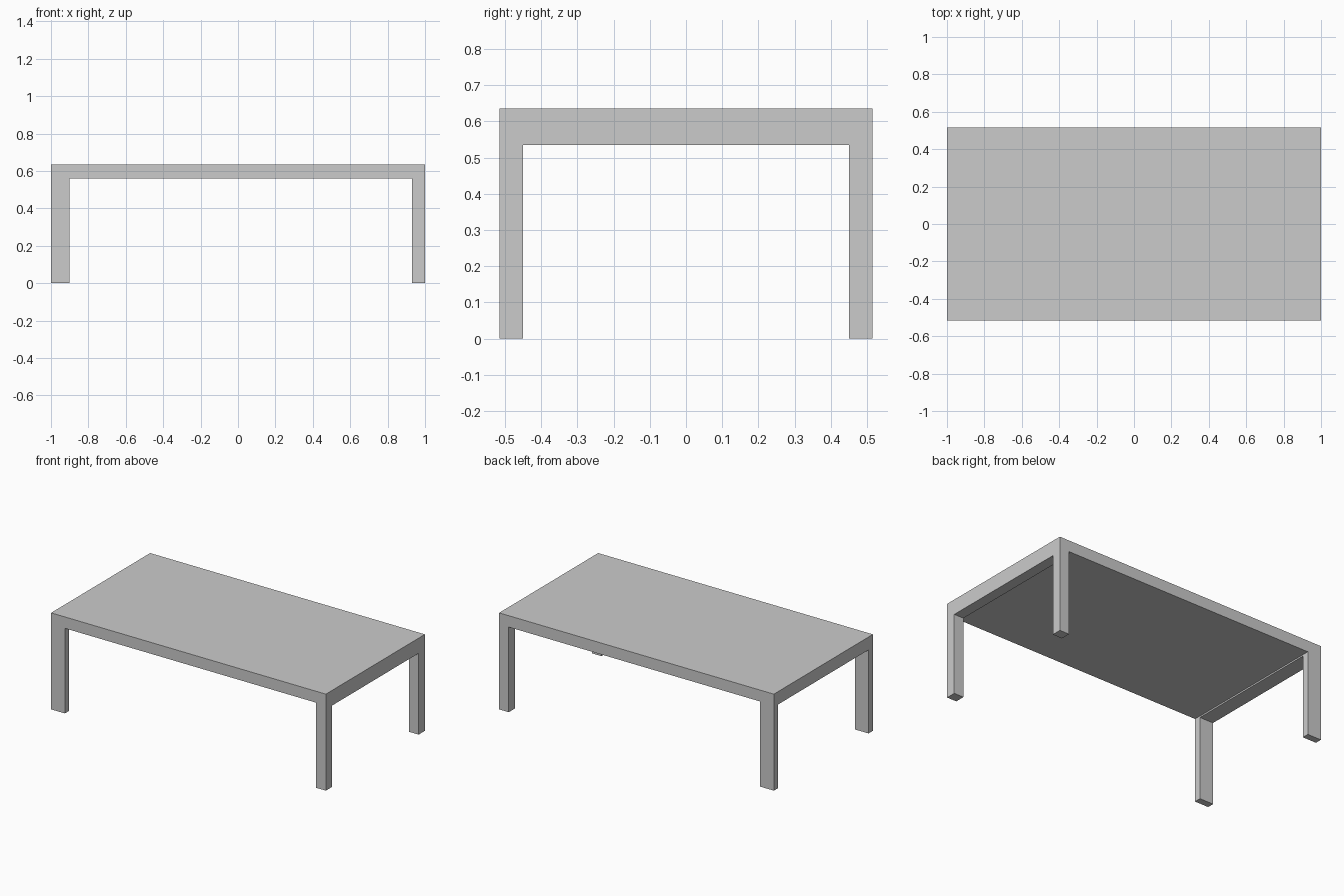
import bpy

if "Cube" in bpy.data.objects:
    bpy.data.objects.remove(bpy.data.objects["Cube"])

HALF_X, HALF_Y, TOP = 1.0, 0.515, 0.635


def box(name, x0, x1, y0, y1, z0, z1):
    bpy.ops.mesh.primitive_cube_add(
        size=1, location=((x0 + x1) / 2, (y0 + y1) / 2, (z0 + z1) / 2))
    ob = bpy.context.object
    ob.name = name
    ob.scale = (x1 - x0, y1 - y0, z1 - z0)
    bpy.ops.object.transform_apply(location=False, rotation=False, scale=True)
    return ob


# Solid table top
SLAB = 0.56
box("table_top", -HALF_X, HALF_X, -HALF_Y, HALF_Y, SLAB, TOP)

# Each end: side, leg width (x), leg depth (y), underside of the end rail
for end, side, w, d, rail_z in (("left", -1, 0.10, 0.045, 0.55),
                                ("right", 1, 0.07, 0.065, 0.535)):
    x0, x1 = sorted((side * HALF_X, side * (HALF_X - w)))
    # Legs at the front and back corners
    for pos, s in (("front", -1), ("back", 1)):
        y0, y1 = sorted((s * HALF_Y, s * (HALF_Y - d)))
        box(f"{pos}_{end}_leg", x0, x1, y0, y1, 0, SLAB)
    # Rail under the top, between the two legs
    box(f"{end}_end_rail", x0, x1, -HALF_Y + d, HALF_Y - d, rail_z, SLAB)
